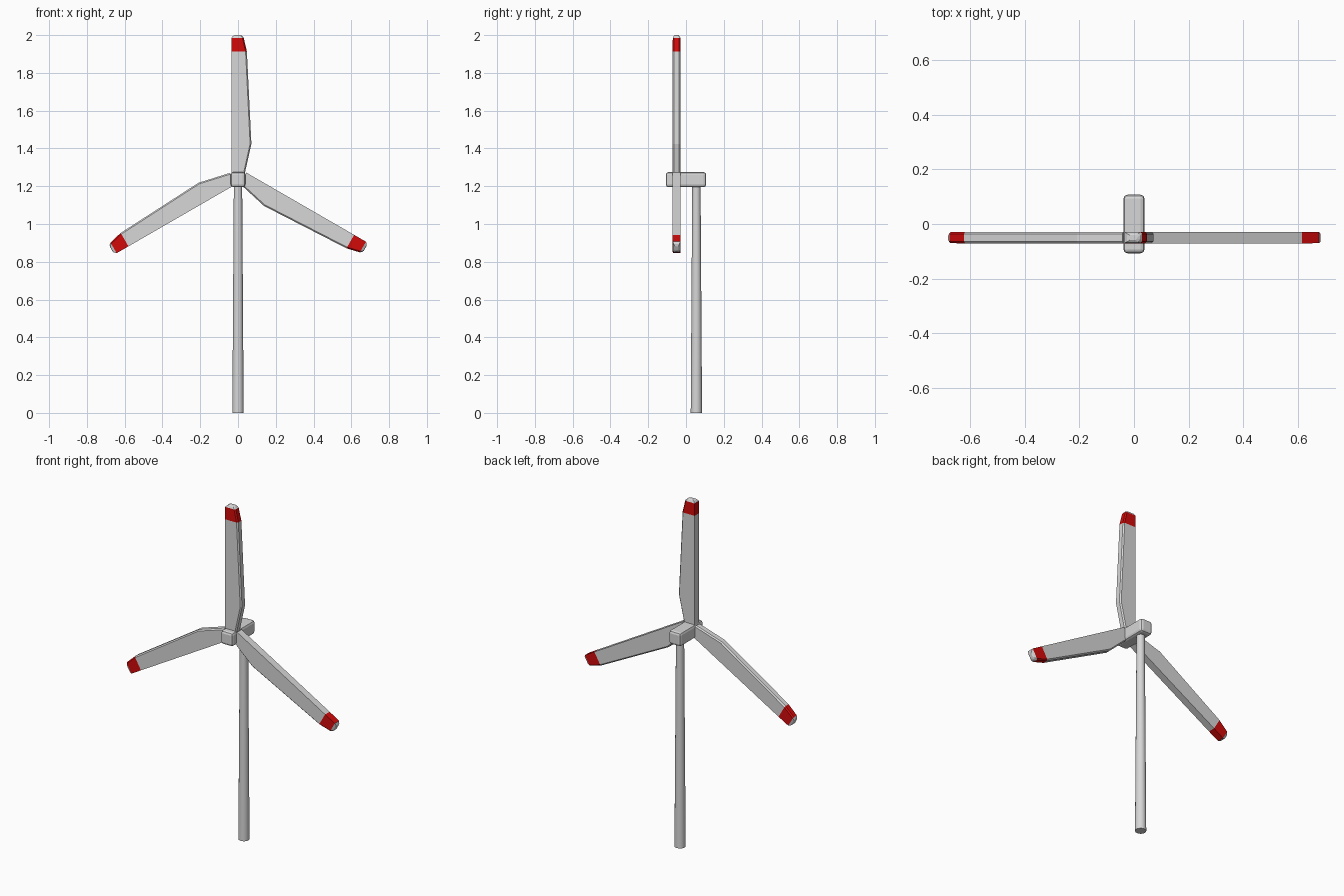
import bpy, bmesh, math
from mathutils import Matrix

if "Cube" in bpy.data.objects:
    bpy.data.objects.remove(bpy.data.objects["Cube"])


def material(name, rgb):
    m = bpy.data.materials.new(name)
    m.diffuse_color = (*rgb, 1)
    m.use_nodes = True
    m.node_tree.nodes["Principled BSDF"].inputs["Base Color"].default_value = m.diffuse_color
    return m


GREY = material("light grey", (0.68, 0.68, 0.68))
RED = material("red", (0.65, 0.003, 0.003))


def finish(bm, name, mats):
    bmesh.ops.recalc_face_normals(bm, faces=bm.faces)
    me = bpy.data.meshes.new(name)
    bm.to_mesh(me)
    bm.free()
    for m in mats:
        me.materials.append(m)
    ob = bpy.data.objects.new(name, me)
    bpy.context.collection.objects.link(ob)
    return ob


# tapered round tower
bm = bmesh.new()
bmesh.ops.create_cone(bm, cap_ends=True, segments=24, radius1=0.030, radius2=0.022,
                      depth=1.21, matrix=Matrix.Translation((0, 0.055, 0.605)))
for f in bm.faces:
    f.smooth = len(f.verts) == 4
for e in bm.edges:
    e.smooth = all(len(f.verts) == 4 for f in e.link_faces)
finish(bm, "tower", [GREY])

# bevelled generator housing
bm = bmesh.new()
bmesh.ops.create_cube(bm, size=1, matrix=Matrix.Translation((0, 0, 1.235))
                      @ Matrix.Diagonal((0.077, 0.214, 0.08, 1)))
bmesh.ops.bevel(bm, geom=bm.edges[:], offset=0.014, segments=2, profile=0.5, affect='EDGES')
finish(bm, "generator_housing", [GREY])

# blade stations: distance from hub, straight edge, swept edge, thickness inset
STATIONS = [(0.030, -0.035, 0.033, 0), (0.200, -0.035, 0.071, 0),
            (0.690, -0.035, 0.047, 0), (0.762, -0.035, 0.030, 0.001),
            (0.772, -0.026, 0.022, 0.006), (0.776, -0.015, 0.012, 0.012)]
Y0, Y1, C = -0.071, -0.029, 0.007


def blade(name, angle, hub_z):
    bm = bmesh.new()
    rings = []
    for v, a, b, t in STATIONS:
        y0, y1 = Y0 + t, Y1 - t
        pts = [(a, y0), (b - C, y0), (b, y0 + C), (b, y1 - C), (b - C, y1), (a, y1)]
        rings.append([bm.verts.new((x, y, v)) for x, y in pts])
    for i in range(len(rings) - 1):
        lo, hi = rings[i], rings[i + 1]
        for k in range(6):
            n = (k + 1) % 6
            f = bm.faces.new((lo[k], lo[n], hi[n], hi[k]))
            f.material_index = 1 if i == 2 else 0   # painted band near the tip
    bm.faces.new(rings[0])
    bm.faces.new(rings[-1])
    bm.transform(Matrix.Translation((0, 0, hub_z)) @ Matrix.Rotation(angle, 4, 'Y'))
    finish(bm, name, [GREY, RED])


# three blades around the hub
blade("blade_top", 0, 1.224)
blade("blade_right", math.radians(120), 1.257)
blade("blade_left", math.radians(-120), 1.257)
